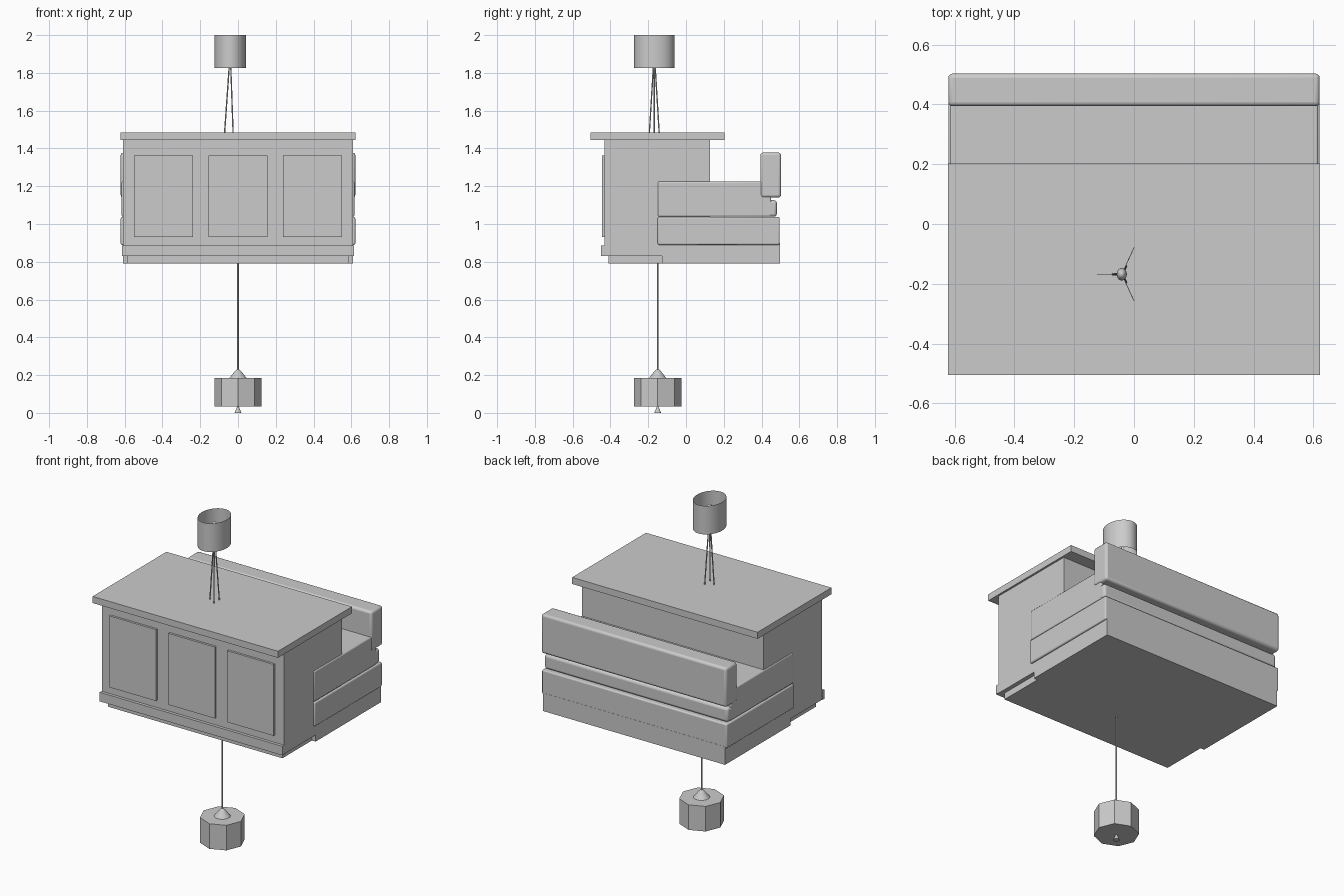
import bpy, math
from mathutils import Vector

if "Cube" in bpy.data.objects:
    bpy.data.objects.remove(bpy.data.objects["Cube"])

grey = bpy.data.materials.new("plain_grey")
grey.use_nodes = True
colour = (0.6, 0.6, 0.6, 1)
grey.diffuse_color = colour
grey.node_tree.nodes["Principled BSDF"].inputs["Base Color"].default_value = colour


def finish(name, smooth=False):
    ob = bpy.context.object
    ob.name = name
    ob.data.materials.append(grey)
    if smooth:
        bpy.ops.object.shade_smooth_by_angle(angle=math.radians(40))
    return ob


def box(name, x, y, z, bevel=0):
    """Box from (min, max) ranges, optionally with rounded edges."""
    ranges = (x, y, z)
    bpy.ops.mesh.primitive_cube_add(size=1, location=[sum(r) / 2 for r in ranges])
    ob = bpy.context.object
    ob.scale = [r[1] - r[0] for r in ranges]
    bpy.ops.object.transform_apply(location=False, rotation=False, scale=True)
    if bevel:
        mod = ob.modifiers.new("rounding", "BEVEL")
        mod.width, mod.segments = bevel, 3
    return finish(name, bool(bevel))


def rod(name, a, b, radius, sides=8):
    a, b = Vector(a), Vector(b)
    d = b - a
    bpy.ops.mesh.primitive_cylinder_add(vertices=sides, radius=radius, depth=d.length,
                                        location=(a + b) / 2,
                                        rotation=d.to_track_quat("Z", "Y").to_euler())
    return finish(name, True)


def cone(name, at, low, r1, r2, height, sides=24, smooth=True):
    bpy.ops.mesh.primitive_cone_add(vertices=sides, radius1=r1, radius2=r2, depth=height,
                                    location=(at[0], at[1], low + height / 2))
    return finish(name, smooth)


def both(w):
    return (-w, w)


# Cabinet with worktop, raised door panels and skirting
box("worktop", both(0.622), (-0.505, 0.203), (1.445, 1.485))
box("cabinet_body", both(0.61), (-0.432, 0.127), (0.83, 1.445))
box("skirting", both(0.613), (-0.45, -0.43), (0.83, 0.885))
box("toe_base", both(0.585), (-0.41, -0.12), (0.79, 0.83))
for i in (-1, 0, 1):
    c = i * 0.395
    box("door_panel", (c - 0.156, c + 0.156), (-0.445, -0.43), (0.93, 1.363))

# Bench behind the cabinet
box("bench_base", both(0.61), (-0.128, 0.497), (0.79, 0.9))
box("lower_cushion", both(0.621), (-0.15, 0.496), (0.89, 1.037), 0.008)
box("seat_cushion", both(0.616), (-0.15, 0.45), (1.039, 1.225), 0.008)
box("back_roll", both(0.616), (0.38, 0.481), (1.039, 1.126), 0.015)
box("backrest", both(0.621), (0.394, 0.503), (1.14, 1.378), 0.014)

# Pendant lamp under the bench
pendant = (0, -0.15)
rod("pendant_cord", (*pendant, 0.2), (*pendant, 0.8), 0.004)
cone("pendant_shade", pendant, 0.033, 0.125, 0.125, 0.152, 8, False).rotation_euler.z = 0
cone("pendant_cap", pendant, 0.185, 0.045, 0.02, 0.032)
cone("pendant_cap_tip", pendant, 0.217, 0.02, 0.006, 0.014)
cone("pendant_finial", pendant, 0, 0.018, 0.004, 0.034)

# Tripod lamp on the worktop
centre = Vector((-0.041, -0.168, 0))
bpy.ops.mesh.primitive_cylinder_add(vertices=48, radius=1, depth=0.173, end_fill_type="NOTHING",
                                    location=centre + Vector((0, 0, 1.9135)))
bpy.context.object.scale = (0.084, 0.106, 1)
finish("lamp_shade", True)
for k in range(3):
    angle = math.pi + k * math.tau / 3
    d = Vector((math.cos(angle), math.sin(angle), 0))
    rod("lamp_leg", centre + d * 0.03 + Vector((0, 0, 1.483)),
        centre + d * 0.005 + Vector((0, 0, 1.84)), 0.0035)
    rim = Vector((d.x * 0.083, d.y * 0.104, 0))
    rod("shade_spoke", centre + Vector((0, 0, 1.835)), centre + rim + Vector((0, 0, 1.835)), 0.0012)
rod("lamp_socket", centre + Vector((0, 0, 1.825)), centre + Vector((0, 0, 1.91)), 0.01, 16)
bpy.ops.mesh.primitive_uv_sphere_add(segments=20, ring_count=12, radius=1,
                                     location=centre + Vector((0, 0, 1.93)))
bpy.context.object.scale = (0.017, 0.021, 0.035)
finish("lamp_bulb", True)
